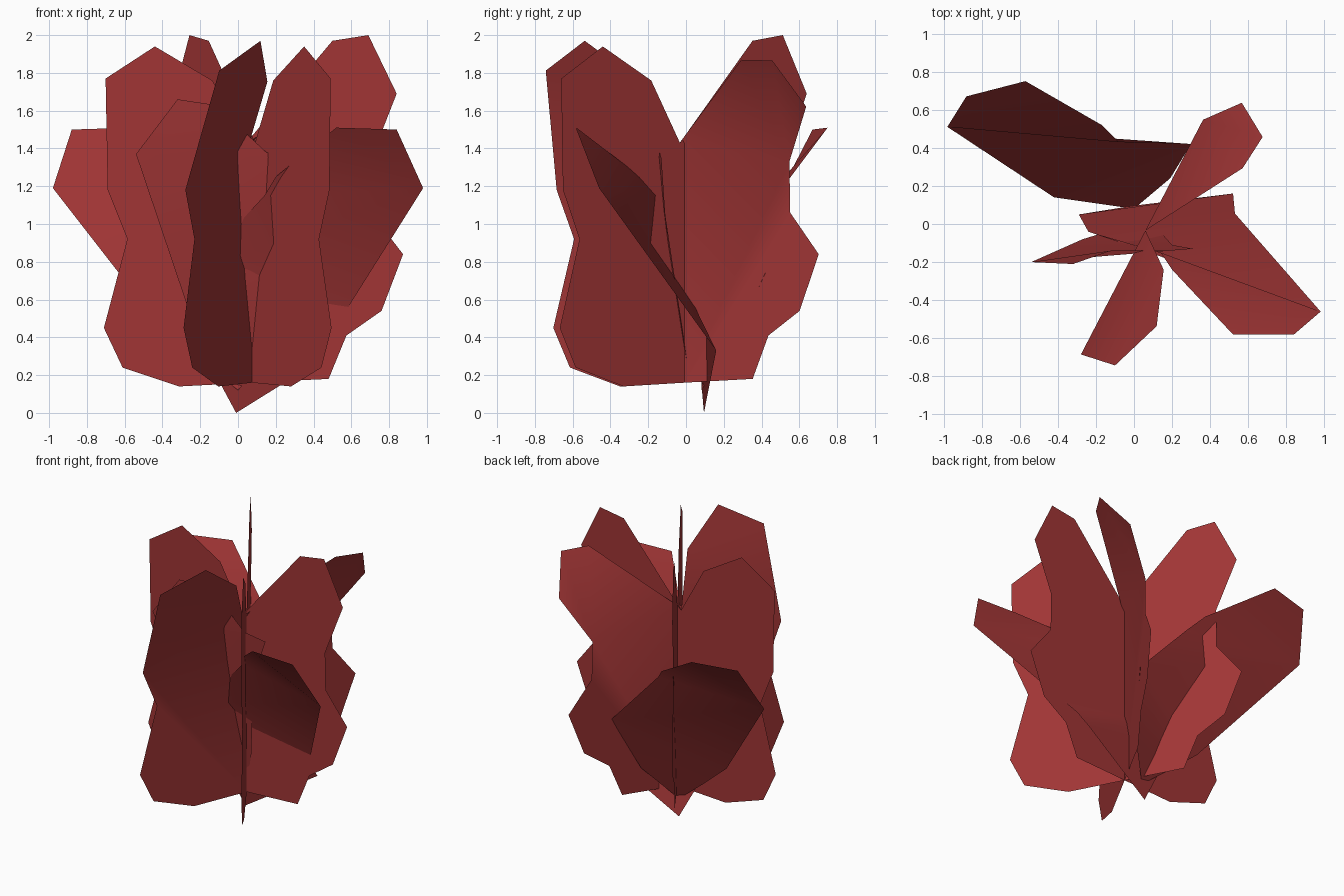
import bpy, math

red = bpy.data.materials.new("dark red leaf")
red.diffuse_color = (0.355, 0.036, 0.036, 1)


def add_mesh(name, verts, faces):
    me = bpy.data.meshes.new(name)
    me.from_pydata(verts, [], faces)
    me.materials.append(red)
    for p in me.polygons:
        p.use_smooth = True
    ob = bpy.data.objects.new(name, me)
    bpy.context.collection.objects.link(ob)
    return ob


# Upright two-lobed leaf card: outline as (distance from centre, height)
card = [(-0.03, 1.43), (-0.21, 1.76), (-0.514, 1.94), (-0.775, 1.77),
        (-0.764, 1.18), (-0.66, 0.92), (-0.784, 0.45), (-0.685, 0.24),
        (-0.385, 0.14), (0.0, 0.16), (0.406, 0.18), (0.50, 0.41),
        (0.686, 0.54), (0.80, 0.84), (0.63, 1.06), (0.625, 1.33),
        (0.766, 1.69), (0.616, 2.0), (0.426, 1.97)]
card_faces = [(0, 1, 2, 3, 4),
              (0, 4, 5, 6, 7, 8, 9),
              (0, 9, 10, 11, 12, 13, 14, 15),
              (0, 15, 16, 17, 18)]
CX, CY = 0.074, -0.007


def upright_card(name, degrees, bend):
    a = math.radians(degrees)
    verts = []
    for r, z in card:
        k = bend * max(0, z - 1.45)          # the top leans over to the side
        verts.append((CX + r * math.cos(a) + 0.96 * k,
                      CY + r * math.sin(a) - 0.25 * k,
                      z - k * (0.13 + 0.45 * r)))
    add_mesh(name, verts, card_faces)


# Three crossing cards, one with its top bent over
for name, deg, bend in (("upright_leaf_side", 0, 0),
                        ("upright_leaf_bent", 62.5, 0.6),
                        ("upright_leaf_diagonal", 122.5, 0)):
    upright_card(name, deg, bend)

# Leaning leaves: base, one edge up to the tip, then back down the other edge
leaf_faces = [(0, 1, 2, 8, 9), (2, 3, 6, 7, 8), (3, 4, 5, 6)]
leaves = {
    "leaning_leaf_left": [
        (0, .08, .12), (-.21, .11, .29), (-.42, .14, .47), (-.98, .51, 1.19),
        (-.88, .67, 1.5), (-.57, .75, 1.51), (-.17, .52, 1.25),
        (-.08, .43, 1.15), (.30, .42, .74), (.19, .24, .35)],
    "leaning_leaf_right": [
        (-.01, .095, 0), (.52, .16, .33), (.53, .055, .475),
        (.98, -.46, 1.19), (.84, -.58, 1.5), (.52, -.58, 1.51),
        (.20, -.24, 1.25), (.14, -.15, 1.15), (-.24, -.04, .74),
        (-.29, .05, .52)],
    "steep_leaf_front": [
        (.05, .02, .16), (-.14, -.04, .34), (-.27, -.08, .57),
        (-.54, -.20, 1.37), (-.32, -.21, 1.66), (-.12, -.14, 1.63),
        (.15, -.14, 1.38), (.31, -.13, 1.35), (.20, -.11, 1.05),
        (.12, -.02, .45)],
}
for name, pts in leaves.items():
    add_mesh(name, pts, leaf_faces)
